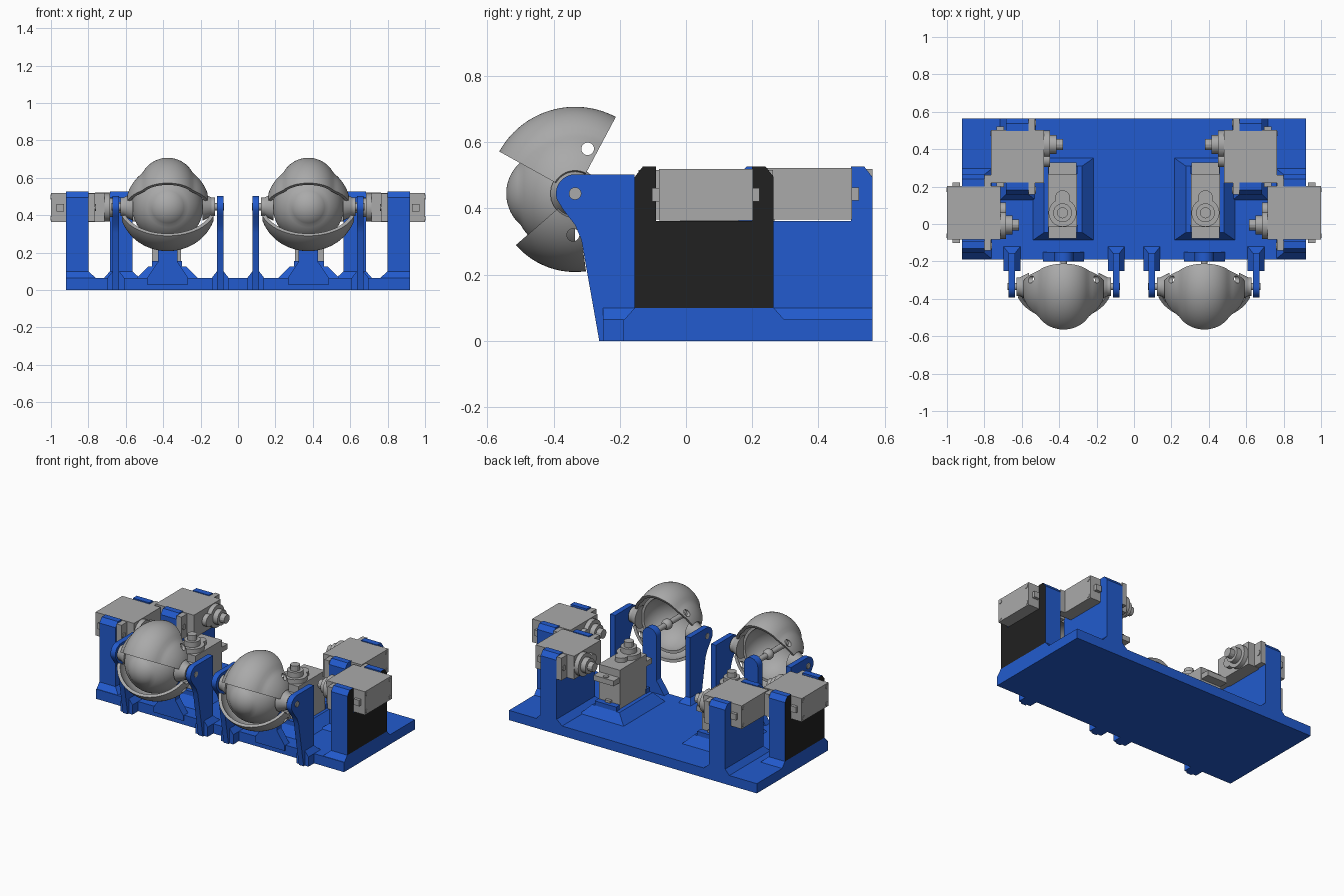
import bpy, bmesh
from math import sin, cos, pi, radians, sqrt
from mathutils import Matrix, Vector

cube = bpy.data.objects.get("Cube")
if cube:
    bpy.data.objects.remove(cube, do_unlink=True)


def material(name, rgb):
    m = bpy.data.materials.new(name)
    m.use_nodes = True
    m.diffuse_color = (*rgb, 1)
    m.node_tree.nodes["Principled BSDF"].inputs["Base Color"].default_value = (*rgb, 1)
    return m


BLUE = material("blue plastic", (0.016, 0.105, 0.62))
GREY = material("grey plastic", (0.4, 0.4, 0.4))
BLACK = material("black panel", (0.015, 0.015, 0.015))
made = []


def finish(bm, name, *mats):
    bmesh.ops.remove_doubles(bm, verts=bm.verts, dist=1e-5)
    bmesh.ops.recalc_face_normals(bm, faces=bm.faces)
    mesh = bpy.data.meshes.new(name)
    bm.to_mesh(mesh)
    bm.free()
    for m in mats:
        mesh.materials.append(m)
    ob = bpy.data.objects.new(name, mesh)
    bpy.context.collection.objects.link(ob)
    made.append(ob)
    return ob


def skin(bm, rings, loop=False):
    """Join equal rings of points with quads and cap the ends."""
    rows = [[bm.verts.new(p) for p in r] for r in rings]
    n = len(rows[0])
    pairs = list(zip(rows, rows[1:])) + ([(rows[-1], rows[0])] if loop else [])
    for a, b in pairs:
        for i in range(n):
            j = (i + 1) % n
            bm.faces.new((a[i], a[j], b[j], b[i]))
    if not loop:
        bm.faces.new(rows[0])
        bm.faces.new(rows[-1])


def rect(x0, x1, y0, y1, z):
    return [(x0, y0, z), (x1, y0, z), (x1, y1, z), (x0, y1, z)]


def box(bm, x0, x1, y0, y1, z0, z1):
    skin(bm, [rect(x0, x1, y0, y1, z0), rect(x0, x1, y0, y1, z1)])


def flare(bm, x0, x1, y0, y1, z0, z1, ix0, ix1, iy0, iy1):
    """Block whose top is inset by a separate amount on each side."""
    skin(bm, [rect(x0, x1, y0, y1, z0),
              rect(x0 + ix0, x1 - ix1, y0 + iy0, y1 - iy1, z1)])


def disc(bm, x, y, r, z0, z1, n=24, r2=None):
    ring = lambda q, z: [(x + q * cos(2 * pi * i / n), y + q * sin(2 * pi * i / n), z)
                         for i in range(n)]
    skin(bm, [ring(r, z0), ring(r2 or r, z1)])


def rod(bm, axis, start, end, r, r2=None):
    """Cylinder from start to end along a signed axis vector."""
    before = set(bm.verts)
    d = Vector(end) - Vector(start)
    disc(bm, 0, 0, r, 0, d.length, 24, r2)
    new = [v for v in bm.verts if v not in before]
    rot = Vector(axis).to_track_quat('Z', 'Y').to_matrix().to_4x4()
    bmesh.ops.transform(bm, matrix=Matrix.Translation(start) @ rot, verts=new)


def mirror_x(bm, s):
    bmesh.ops.scale(bm, vec=(s, 1, 1), verts=bm.verts)


def extrude_x(bm, pts, x0, x1):
    skin(bm, [[(x, y, z) for y, z in pts] for x in (x0, x1)])


# Servo: depth along local z, length along y, shaft at the -y end
def servo(name, matrix):
    bm = bmesh.new()
    box(bm, -.078, .078, -.142, .142, 0, .285)
    box(bm, -.075, .075, -.203, .203, .2, .235)
    for y in (-.152, .152):
        box(bm, -.02, .02, y - .01, y + .01, .03, .07)
    disc(bm, 0, -.065, .075, .285, .315)
    disc(bm, 0, .015, .04, .285, .315)
    disc(bm, 0, -.065, .05, .315, .35)
    disc(bm, 0, -.065, .03, .35, .385, 12)
    for x in (-.057, .057):
        for y in (-.123, .123):
            disc(bm, x, y, .013, -.003, .005, 12)
    for y in (-.178, .178):
        disc(bm, 0, y, .018, .235, .24, 12)
    bmesh.ops.transform(bm, matrix=matrix, verts=bm.verts)
    return finish(bm, name, GREY)


def axes(origin, x, y, z):
    return Matrix.Translation(origin) @ Matrix((x, y, z)).transposed().to_4x4()


# U-shaped bracket that holds a servo on its side
def bracket(name, s, x0, x1, y0, y1, panel):
    a, b, c = .065, .025, .035
    bm = bmesh.new()
    extrude_x(bm, [(y0, .1), (y1, .1), (y1, .495), (y1 - b, .527), (y1 - a, .527),
                   (y1 - a, .362), (y0 + a, .362), (y0 + a, .527), (y0 + b, .527),
                   (y0, .495)], x0, x1)
    box(bm, x0, x1, y0, y1, .03, .1)
    outer = 0 if panel else c
    back = c if panel else 0
    flare(bm, x0 - .045, x1 + outer, y0 - c, y1 + back, .06, .1, .045, outer, c, back)
    bm.normal_update()
    for f in bm.faces:
        ctr = f.calc_center_median()
        if panel and ctr.x > x1 - .001 and ctr.z > .11:
            f.material_index = 1
    mirror_x(bm, s)
    finish(bm, name, BLUE, BLACK)


def lid(name, cx, outer, t0, t1, hole):
    """Shell swept around the x axis through the eye pivot."""
    inner = [(x * .92, r * .92) for x, r in reversed(outer)]
    steps = 28
    bm = bmesh.new()
    skin(bm, [[(cx + x, EY + r * cos(t), EZ + r * sin(t)) for x, r in outer + inner]
              for t in (radians(t0 + (t1 - t0) * i / steps) for i in range(steps + 1))])
    ob = finish(bm, name, GREY)
    # screw hole through both sides
    cut = bmesh.new()
    y, z = EY + hole[0], EZ + hole[1]
    rod(cut, (1, 0, 0), (cx - .4, y, z), (cx + .4, y, z), .019)
    cutter = finish(cut, "hole_cutter", GREY)
    made.remove(cutter)
    cutter.hide_render = True
    mod = ob.modifiers.new("hole", 'BOOLEAN')
    mod.operation, mod.object = 'DIFFERENCE', cutter
    bpy.context.view_layer.objects.active = ob
    bpy.ops.object.modifier_apply(modifier=mod.name)
    bpy.data.objects.remove(cutter, do_unlink=True)


EY, EZ, EX = -.335, .445, .376

# Base plate
bm = bmesh.new()
box(bm, -.92, .92, -.19, .563, 0, .065)
finish(bm, "base_plate", BLUE)

for s, side in ((1, "left"), (-1, "right")):
    cx = s * EX

    # Brackets and servos
    bracket(side + "_outer_bracket", s, .80, .92, -.155, .265, True)
    bracket(side + "_rear_bracket", s, .565, .685, .158, .563, False)
    servo(side + "_outer_servo", axes((s, .06, .441), (0, 0, 1), (0, 1, 0), (-s, 0, 0)))
    servo(side + "_rear_servo", axes((.765 * s, .36, .444), (0, 0, 1), (0, -1, 0), (-s, 0, 0)))
    servo(side + "_upright_servo", axes((s * .382, .125, .1), (1, 0, 0), (0, 1, 0), (0, 0, 1)))

    # Pad under the upright servo
    bm = bmesh.new()
    flare(bm, .212, .545, -.09, .355, .06, .125, .065, .065, .045, .045)
    for y in (-.045, .27):
        box(bm, .3, .46, y, y + .04, .12, .155)
    mirror_x(bm, s)
    finish(bm, side + "_servo_pad", BLUE)

    # Pivot arms either side of the eye
    tip = [(EY + .058 * cos(t), EZ + .058 * sin(t))
           for t in (radians(90 + 12 * i) for i in range(10))]
    arm = tip + [(-.37, .395), (-.335, .35), (-.316, .305), (-.262, 0),
                 (-.155, 0), (-.155, .503)]
    for label, off in (("inner", -.281), ("outer", .277)):
        x = EX + off
        bm = bmesh.new()
        extrude_x(bm, arm, x - .018, x + .018)
        box(bm, x - .045, x + .045, -.25, -.155, 0, .065)
        flare(bm, x - .045, x + .045, -.25, -.12, .065, .1, .027, .027, .0, .035)
        mirror_x(bm, s)
        finish(bm, f"{side}_{label}_arm", BLUE)

    # Central post behind the eye
    bm = bmesh.new()
    w = .052
    top = [(w * cos(pi * i / 12), .44 + w * sin(pi * i / 12)) for i in range(13)]
    front = top + [(-w, .15), (-.11, .065), (-.11, .03), (.11, .03), (.11, .065), (w, .15)]
    skin(bm, [[(cx + x, y, z) for x, z in front] for y in (-.2, -.15)])
    finish(bm, side + "_eye_post", BLUE)

    # Joint between post and eye
    bm = bmesh.new()
    rod(bm, (0, -1, 0), (cx, -.19, EZ), (cx, -.52, EZ), .018)
    bmesh.ops.create_uvsphere(bm, u_segments=16, v_segments=10, radius=.035,
                              matrix=Matrix.Translation((cx, EY, EZ)))
    finish(bm, side + "_eye_joint", GREY)

    # Hollow half eyeball with a bulging cornea
    ball, cap, shift, seam = .19, .125, .083, .165
    prof = []
    for i in range(17):
        u = seam * i / 16
        prof.append((u, sqrt(ball ** 2 - u ** 2)))
    rim = prof[-1][1]
    for i in range(1, 13):
        r = rim * (1 - i / 12)
        prof.append((shift + sqrt(cap ** 2 - r ** 2), r))
    inside = [(.172 * sin(pi / 2 * i / 14), .172 * cos(pi / 2 * i / 14)) for i in range(15)]
    prof = prof + inside[::-1]
    bm = bmesh.new()
    rows = [[bm.verts.new((cx + r * cos(t), EY - u, EZ + r * sin(t))) for u, r in prof]
            for t in (2 * pi * k / 48 for k in range(48))]
    hole = len(prof) - len(inside) - 1
    for k, a in enumerate(rows):
        b = rows[(k + 1) % len(rows)]
        for i in range(len(prof)):
            j = (i + 1) % len(prof)
            if i != hole:
                bm.faces.new((a[i], a[j], b[j], b[i]))
    bmesh.ops.dissolve_degenerate(bm, dist=1e-6, edges=bm.edges)
    finish(bm, side + "_eyeball", GREY)

    # Eyelids: the upper one bulges to clear the cornea
    upper, lower = [], []
    for i in range(41):
        k = sin(radians(-72 + 3.6 * i))
        x = .225 * k
        r = sqrt(.225 ** 2 - x * x)
        if abs(x) < .152:
            r = max(r, .109 + sqrt(.153 ** 2 - x * x))
        upper.append((x, r))
        lower.append((.258 * k, .237 * sqrt(1 - k * k)))
    lid(side + "_upper_eyelid", cx, upper, 62, 151, (.038, .135))
    lid(side + "_lower_eyelid", cx, lower, 221, 278, (-.006, -.125))

    # Pivot bosses and pins
    bm = bmesh.new()
    for d in (-1, 1):
        at = lambda o: (cx + d * o, EY, EZ)
        rod(bm, (d, 0, 0), at(.185), at(.235), .075, .05)
        rod(bm, (d, 0, 0), at(.235), at(.252), .05)
        rod(bm, (d, 0, 0), at(.25), at(.301), .019)
    finish(bm, side + "_eyelid_pivots", GREY)

# Smooth the curved parts and keep the edges sharp
bpy.ops.object.select_all(action='DESELECT')
for ob in made:
    ob.select_set(True)
bpy.context.view_layer.objects.active = made[0]
bpy.ops.object.shade_smooth_by_angle(angle=radians(25))
